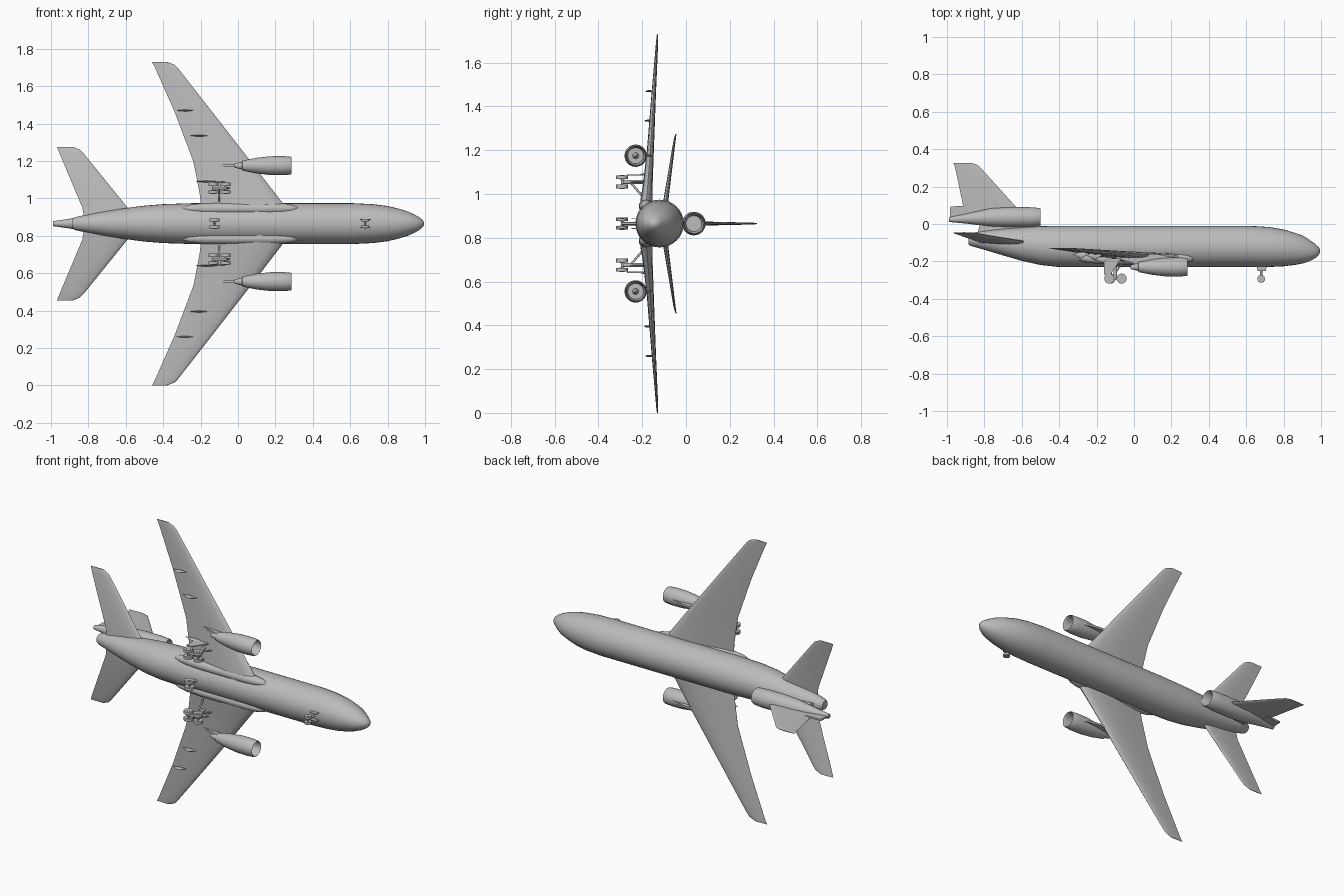
import bpy, bmesh, math
from mathutils import Vector

if "Cube" in bpy.data.objects:
    bpy.data.objects.remove(bpy.data.objects["Cube"])

# Aircraft lies on its side: x = nose, s = span (world z), u = aircraft up (world y)
MID = 0.865
GREY = bpy.data.materials.new("light_grey")
GREY.diffuse_color = (0.5, 0.5, 0.5, 1)
GREY.use_nodes = True
GREY.node_tree.nodes["Principled BSDF"].inputs["Base Color"].default_value = GREY.diffuse_color


def P(x, s, u):
    return Vector((x, u, s + MID))


def finish(name, bm, angle=35):
    bmesh.ops.recalc_face_normals(bm, faces=bm.faces)
    me = bpy.data.meshes.new(name)
    bm.to_mesh(me)
    bm.free()
    ob = bpy.data.objects.new(name, me)
    bpy.context.collection.objects.link(ob)
    me.materials.append(GREY)
    bpy.ops.object.select_all(action='DESELECT')
    ob.select_set(True)
    bpy.context.view_layer.objects.active = ob
    bpy.ops.object.shade_smooth_by_angle(angle=math.radians(angle))
    return ob


def loft(name, rings, angle=35):
    """Skin a list of equal-length point rings and cap both ends."""
    bm = bmesh.new()
    vs = [[bm.verts.new(P(*p)) for p in r] for r in rings]
    n = len(vs[0])
    for a, b in zip(vs, vs[1:]):
        for i in range(n):
            j = (i + 1) % n
            bm.faces.new((a[i], a[j], b[j], b[i]))
    bm.faces.new(vs[0])
    bm.faces.new(vs[-1])
    return finish(name, bm, angle)


def oval(x, s, u, rs, ru, n=32):
    return [(x, s + rs * math.cos(2 * math.pi * i / n),
             u + ru * math.sin(2 * math.pi * i / n)) for i in range(n)]


# chord fraction, half thickness fraction
FOIL = [(0, 0), (.03, .5), (.12, .85), (.35, 1), (.65, .65), (1, .04)]


def foil(le, te, thick):
    """Aerofoil outline as (x, offset) pairs."""
    up = [(le + (te - le) * c, thick / 2 * t) for c, t in FOIL]
    return up + [(x, -o) for x, o in reversed(up[1:])]


def wing(name, side, sections):
    loft(name, [[(x, side * s, u + o) for x, o in foil(le, te, th)]
                for s, le, te, u, th in sections], 40)


def cylinder(name, a, b, r, n=12):
    a, b = P(*a), P(*b)
    d = b - a
    m = d.to_track_quat('Z', 'Y').to_matrix().to_4x4()
    m.translation = (a + b) / 2
    bm = bmesh.new()
    bmesh.ops.create_cone(bm, cap_ends=True, segments=n, radius1=r,
                          radius2=r, depth=d.length, matrix=m)
    finish(name, bm)


def plate(name, pts, s, half):
    """Flat panel in the x-u plane."""
    loft(name, [[(x, s - half, u) for x, u in pts],
                [(x, s + half, u) for x, u in pts]])


def wheel(name, x, s, u, r, w):
    cylinder(name, (x, s - w / 2, u), (x, s + w / 2, u), r, 18)
    cylinder(name + "_hub", (x, s - w * .6, u), (x, s + w * .6, u), r * .45, 10)


# Fuselage: x, top, bottom, half width
body = [(-.885, -.06, -.11, .026), (-.87, -.048, -.118, .035), (-.8, -.036, -.138, .05),
        (-.7, -.025, -.168, .068), (-.6, -.018, -.197, .083), (-.5, -.012, -.219, .096),
        (-.4, -.01, -.23, .104), (-.25, -.01, -.231, .109), (.62, -.01, -.231, .109),
        (.72, -.016, -.23, .104), (.8, -.029, -.226, .094), (.86, -.047, -.219, .08),
        (.905, -.063, -.21, .066), (.94, -.086, -.199, .051), (.97, -.108, -.182, .034),
        (.988, -.124, -.166, .019), (.995, -.138, -.152, .006)]
loft("fuselage", [oval(x, 0, (t + b) / 2, w, (t - b) / 2) for x, t, b, w in body])

# Tail engine, its exhaust and the saddle below it
tail_duct = [(-.56, .006), (-.56, .036), (-.505, .043), (-.5, .046), (-.51, .05),
             (-.56, .054), (-.68, .054), (-.77, .049), (-.86, .033), (-.9, .026), (-.99, .013)]
loft("tail_engine", [oval(x, 0, .036 - .012 * max(0, (-.75 - x) / .24), r, r)
                     for x, r in tail_duct])
plate("tail_engine_saddle", [(-.84, -.06), (-.54, -.04), (-.55, .0), (-.82, .01)], 0, .014)

# Fin and lower rudder
fin = [(.05, -.59, -.92, .02), (.09, -.63, -.912, .018), (.295, -.815, -.955, .009),
       (.315, -.835, -.961, .007), (.325, -.865, -.965, .004)]
loft("fin", [[(x, o, u) for x, o in foil(le, te, th)] for u, le, te, th in fin], 40)
plate("lower_rudder", [(-.985, .015), (-.88, .015), (-.88, .1), (-.982, .093)], 0, .005)

for side, tag in ((1, "left"), (-1, "right")):
    # Main wing: span, leading x, trailing x, height, thickness
    wing("wing_" + tag, side, [
        (.03, .3, -.19, -.185, .06), (.115, .235, -.2, -.18, .055),
        (.16, .2, -.205, -.176, .046), (.33, .07, -.238, -.163, .032),
        (.6, -.14, -.34, -.147, .02), (.83, -.32, -.442, -.132, .01),
        (.85, -.34, -.452, -.131, .008), (.865, -.38, -.46, -.13, .005)])
    # Tailplane
    wing("tailplane_" + tag, side, [
        (.01, -.53, -.82, -.102, .026), (.085, -.59, -.832, -.095, .024),
        (.375, -.825, -.954, -.053, .01), (.395, -.845, -.962, -.049, .008),
        (.41, -.88, -.967, -.046, .004)])

    # Wing root fairing under the belly
    pod = [(-.3, .05), (-.29, .35), (-.26, .65), (-.2, .9), (-.1, 1), (.18, 1),
           (.25, .88), (.295, .62), (.315, .35), (.322, .05)]
    loft("root_fairing_" + tag,
         [oval(x, side * .08, -.182, .031 * k, .034 * k, 20) for x, k in pod])

    # Wing engine with hollow intake, spinner and tapered exhaust
    es, eu = side * .31, -.23
    duct = [(.215, .004), (.215, .036), (.27, .041), (.283, .043), (.287, .045),
            (.28, .048), (.24, .051), (.17, .05), (.1, .042), (.025, .027),
            (.022, .021), (-.02, .01)]
    loft("engine_" + tag, [oval(x, es, eu, r, r, 28) for x, r in duct])
    loft("spinner_" + tag, [oval(x, es, eu, r, r, 16)
                            for x, r in ((.21, .015), (.235, .011), (.25, .002))])
    plate("pylon_" + tag, [(-.125, -.172), (-.02, -.205), (.03, -.222), (.2, -.2),
                           (.225, -.182), (.12, -.16), (-.02, -.158)], es, .006)

    # Flap track fairings
    for k, (fs, x0, x1, u) in enumerate([(.605, -.325, -.24, -.15),
                                         (.47, -.255, -.16, -.155),
                                         (.225, -.225, -.11, -.172)]):
        mid = (x0 + x1) / 2
        loft(f"flap_fairing_{tag}_{k}", [
            oval(x0, side * fs, u - .012, .001, .002, 8),
            oval(mid, side * fs, u - .018, .005, .018, 8),
            oval(x1, side * fs, u - .006, .001, .002, 8)])

    # Four-wheel main gear
    gs = side * .19
    for x in (-.132, -.066):
        for ds in (-.021, .021):
            wheel("main_wheel_" + tag, x, gs + ds, -.292, .027, .017)
        cylinder("main_axle_" + tag, (x, gs - .03, -.292), (x, gs + .03, -.292), .005)
    cylinder("bogie_beam_" + tag, (-.14, gs, -.29), (-.058, gs, -.29), .007)
    cylinder("main_leg_" + tag, (-.1, gs, -.29), (-.1, gs, -.175), .009)
    cylinder("main_brace_" + tag, (-.1, gs, -.255), (-.1, side * .12, -.195), .005)
    cylinder("main_drag_strut_" + tag, (-.1, gs, -.26), (-.04, gs, -.18), .004)
    plate("main_gear_door_" + tag, [(-.16, -.27), (-.125, -.27), (-.07, -.185),
                                    (-.16, -.185)], side * .222, .003)

# Centre gear
for s in (-.019, .019):
    wheel("centre_wheel", -.125, s, -.292, .027, .016)
    wheel("nose_wheel", .68, s * .9, -.293, .021, .013)
cylinder("centre_axle", (-.125, -.025, -.292), (-.125, .025, -.292), .005)
cylinder("centre_leg", (-.125, 0, -.292), (-.125, 0, -.21), .008)

# Nose gear
cylinder("nose_axle", (.68, -.024, -.293), (.68, .024, -.293), .004)
cylinder("nose_leg", (.68, 0, -.293), (.68, 0, -.21), .006)
for s in (-.022, .022):
    plate("nose_gear_door", [(.655, -.222), (.71, -.222), (.705, -.25), (.66, -.25)], s, .002)
